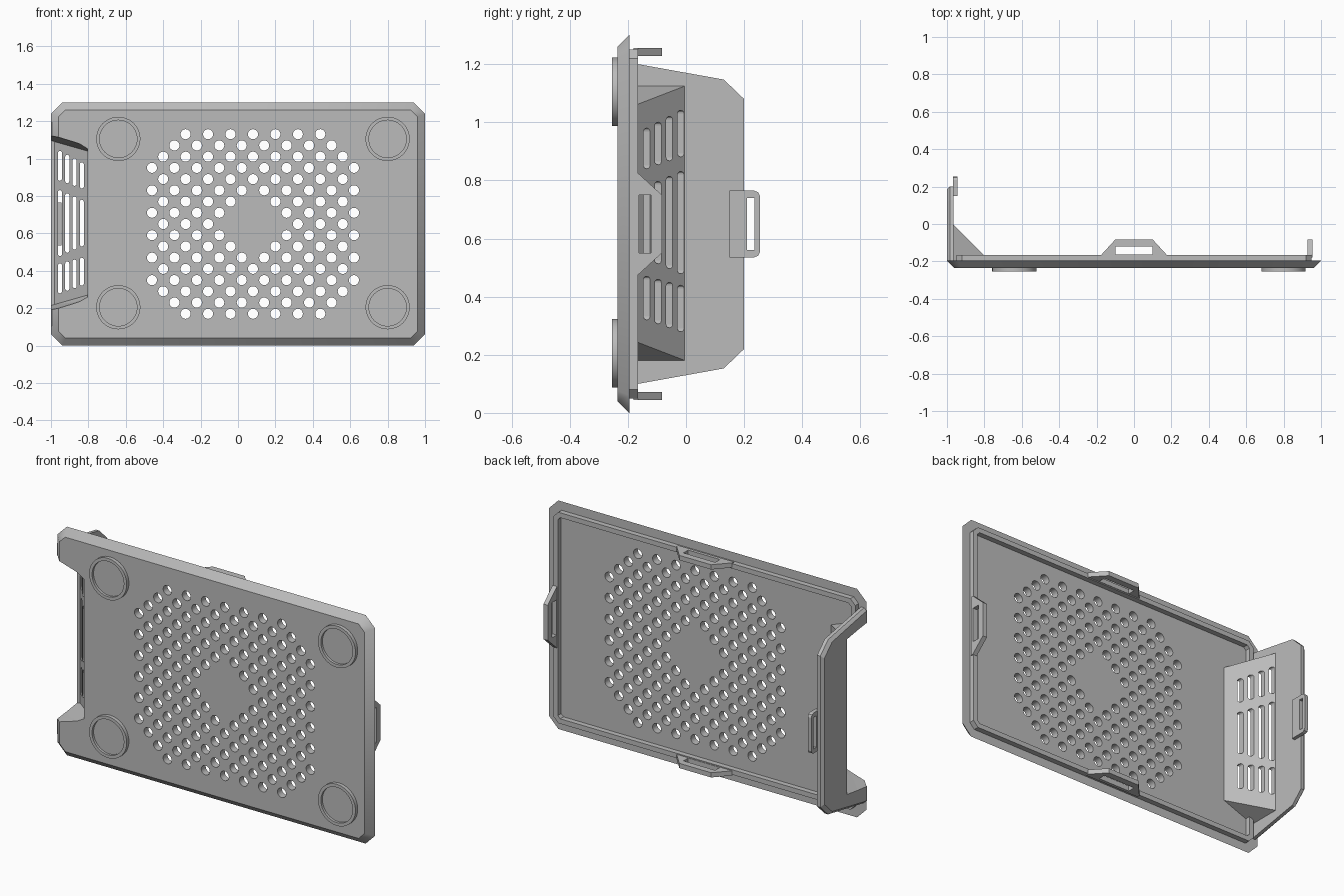
import bpy, bmesh, math
from mathutils import Matrix, Vector

default = bpy.data.objects.get("Cube")
if default:
    bpy.data.objects.remove(default, do_unlink=True)

grey = bpy.data.materials.new("plain_grey")
grey.use_nodes = True
grey.diffuse_color = (0.5, 0.5, 0.5, 1)
grey.node_tree.nodes["Principled BSDF"].inputs["Base Color"].default_value = (0.5, 0.5, 0.5, 1)

MID_Z = 0.65


def finish(name, bm):
    bmesh.ops.recalc_face_normals(bm, faces=bm.faces)
    mesh = bpy.data.meshes.new(name)
    bm.to_mesh(mesh)
    bm.free()
    mesh.materials.append(grey)
    obj = bpy.data.objects.new(name, mesh)
    bpy.context.collection.objects.link(obj)
    return obj


def hull(name, points):
    """Convex solid around the points, with flat areas merged."""
    bm = bmesh.new()
    for p in points:
        bm.verts.new(p)
    result = bmesh.ops.convex_hull(bm, input=bm.verts)
    loose = [v for v in bm.verts if not v.link_faces]
    bmesh.ops.delete(bm, geom=loose, context='VERTS')
    bmesh.ops.dissolve_limit(bm, angle_limit=0.01, verts=bm.verts, edges=bm.edges)
    return finish(name, bm)


def box(name, lo, hi):
    return hull(name, [(x, y, z) for x in (lo[0], hi[0])
                       for y in (lo[1], hi[1]) for z in (lo[2], hi[2])])


def discs(name, centres, radius, y0, y1, sides):
    """Cylinders along y, one for each (x, z) centre."""
    bm = bmesh.new()
    turn = Matrix.Rotation(math.pi / 2, 4, 'X')
    for x, z in centres:
        place = Matrix.Translation((x, (y0 + y1) / 2, z)) @ turn
        bmesh.ops.create_cone(bm, cap_ends=True, segments=sides, radius1=radius,
                              radius2=radius, depth=y1 - y0, matrix=place)
    return finish(name, bm)


def cut(obj, *cutters):
    for cutter in cutters:
        mod = obj.modifiers.new("cut", 'BOOLEAN')
        mod.operation = 'DIFFERENCE'
        mod.solver = 'EXACT'
        mod.object = cutter
        cutter.hide_render = True
        bpy.context.view_layer.objects.active = obj
        bpy.ops.object.modifier_apply(modifier=mod.name)


def smooth(obj):
    for p in obj.data.polygons:
        p.use_smooth = True
    obj.data.set_sharp_from_angle(angle=math.radians(35))


def octagon(inset, y):
    """Outline of the plate with clipped corners, moved inward by inset."""
    w, h = 1 - inset, MID_Z - inset
    c = 0.06 - inset * 0.58
    return [(sx * a, y, MID_Z + sz * b) for sx in (-1, 1) for sz in (-1, 1)
            for a, b in ((w, h - c), (w - c, h))]


helpers = []

# Pocket opening at the left edge, slightly drafted
pocket = hull("pocket_cutter", [
    (x, y, z) for x, y, lo, hi in (
        (-0.805, -0.3, 0.24, 1.075), (-0.805, -0.195, 0.27, 1.04),
        (-0.98, -0.02, 0.22, 1.09), (-1.1, -0.02, 0.18, 1.13),
        (-1.1, -0.3, 0.15, 1.165)) for z in (lo, hi)])
helpers.append(pocket)

# Staggered vent holes in an octagon with a blank centre
STEP = 0.06
centres = [(0.08 + i * STEP, MID_Z + j * STEP)
           for i in range(-9, 10) for j in range(-8, 9)
           if (i + j) % 2 == 0 and 2 < abs(i) + abs(j) <= 14]
vents = discs("vent_cutter", centres, 0.027, -0.3, -0.1, 20)
helpers.append(vents)

# Base plate with a bevelled front edge
plate = hull("base_plate", octagon(0.04, -0.235) + octagon(0, -0.195))
cut(plate, vents, pocket)
smooth(plate)

# Raised lip around the back
lip = hull("back_lip", octagon(0.05, -0.2) + octagon(0.05, -0.165))
lip_core = hull("lip_cutter", octagon(0.078, -0.3) + octagon(0.078, -0.1))
helpers.append(lip_core)
cut(lip, lip_core, pocket)

# Side wall standing on the right edge of the model, bevelled on the outside
outline = [(-0.2, 0.555), (-0.165, 0.55), (0.13, 0.497), (0.2, 0.43)]
wall_points = []
for y, half in outline:
    for s in (-1, 1):
        wall_points += [(-0.965, y, MID_Z + s * half), (-0.985, y, MID_Z + s * half),
                        (-1, y - (0.015 if y > 0 else 0), MID_Z + s * (half - 0.015))]
wall = hull("side_wall", wall_points)
cut(wall, pocket)

# Sloping vent scoop between plate and wall
scoop = hull("vent_scoop", [
    (x, y, z) for x, y, lo, hi in (
        (-0.775, -0.195, 0.254, 1.051), (-0.967, -0.003, 0.18, 1.125),
        (-0.967, -0.195, 0.18, 1.125)) for z in (lo, hi)])
cut(scoop, pocket)

# Slots with round ends, growing longer toward the wall
for col in range(4):
    x = -0.835 - col * 0.039
    grow = col * 0.017
    for lo, hi in ((0.84 + grow * 0.8, 0.98 + grow * 1.2),
                   (0.53 - grow, 0.78 + grow),
                   (0.32 - grow * 0.8, 0.47 - grow * 0.6)):
        r = 0.011
        slot = hull("slot_cutter", [
            (x + r * math.cos(a), y, c + r * math.sin(a))
            for c, start in ((hi - r, 0), (lo + r, math.pi))
            for a in [start + k * math.pi / 6 for k in range(7)]
            for y in (-0.4, 0.3)])
        cut(scoop, slot)
        helpers.append(slot)


# Slotted clips on the lip
def clip(name, place):
    """place turns (along, y, thickness) into a point."""
    profile = [(-0.175, -0.165), (-0.175, -0.18), (-0.1, -0.083),
               (0.1, -0.083), (0.175, -0.165), (0.175, -0.18)]
    body = hull(name, [place(u, y, t) for u, y in profile for t in (0, 0.027)])
    window = hull("clip_cutter", [place(u, y, t) for u in (-0.1, 0.1)
                                  for y in (-0.162, -0.12) for t in (-0.1, 0.1)])
    cut(body, window)
    helpers.append(window)


clip("top_clip", lambda u, y, t: (u, y, 1.228 + t))
clip("bottom_clip", lambda u, y, t: (u, y, 0.072 - t))
clip("left_clip", lambda u, y, t: (0.928 + t, y, MID_Z + u))

# Slotted tab on the side wall
tab = hull("wall_tab", [
    (x, y, MID_Z + s * half) for x in (-0.967, -0.945) for s in (-1, 1)
    for y, half in ((0.15, 0.115), (0.235, 0.115), (0.248, 0.109), (0.255, 0.095))])
tab_window = box("tab_cutter", (-1.1, 0.21, 0.56), (-0.8, 0.235, 0.74))
cut(tab, tab_window)
helpers.append(tab_window)

# Four round feet with a shallow recess
for side, x in (("right", -0.64), ("left", 0.8)):
    for level, z in (("lower", 0.205), ("upper", 1.105)):
        foot = discs(f"{level}_{side}_foot", [(x, z)], 0.118, -0.255, -0.23, 48)
        recess = discs("foot_cutter", [(x, z)], 0.1, -0.3, -0.241, 48)
        cut(foot, recess)
        smooth(foot)
        helpers.append(recess)

for h in helpers:
    bpy.data.objects.remove(h, do_unlink=True)
